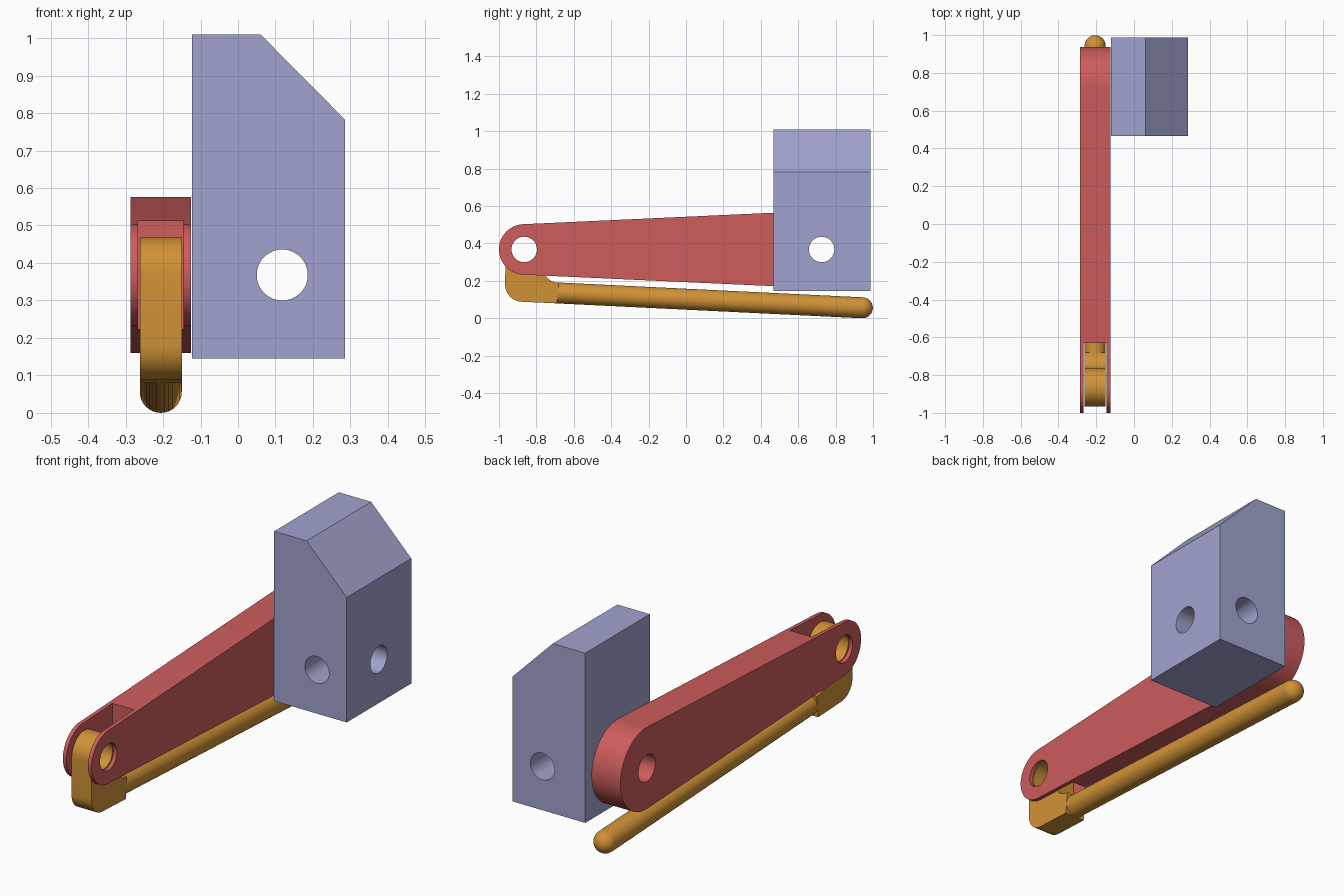
import bpy
import bmesh
from math import pi, sin, cos, asin, atan2, hypot, radians
from mathutils import Vector, Matrix

cube = bpy.data.objects.get("Cube")
if cube:
    bpy.data.objects.remove(cube, do_unlink=True)


def material(name, rgb):
    linear = [((c / 255 + 0.055) / 1.055) ** 2.4 for c in rgb] + [1]
    mat = bpy.data.materials.new(name)
    mat.use_nodes = True
    mat.diffuse_color = linear
    mat.node_tree.nodes["Principled BSDF"].inputs["Base Color"].default_value = linear
    return mat


RED = material("soft red", (205, 92, 92))
GOLD = material("golden orange", (208, 146, 54))
BLUE = material("lavender blue", (160, 164, 206))


def add_object(name, bm, mat=None):
    bmesh.ops.recalc_face_normals(bm, faces=bm.faces)
    mesh = bpy.data.meshes.new(name)
    bm.to_mesh(mesh)
    bm.free()
    obj = bpy.data.objects.new(name, mesh)
    bpy.context.collection.objects.link(obj)
    if mat:
        mesh.materials.append(mat)
    return obj


def select(obj):
    bpy.ops.object.select_all(action='DESELECT')
    obj.select_set(True)
    bpy.context.view_layer.objects.active = obj


def smooth(obj):
    select(obj)
    bpy.ops.object.shade_smooth_by_angle(angle=radians(30))


def prism(name, points, push, mat=None):
    """Extrude a closed outline of 3D points along a vector."""
    bm = bmesh.new()
    face = bm.faces.new([bm.verts.new(p) for p in points])
    ext = bmesh.ops.extrude_face_region(bm, geom=[face])
    verts = [v for v in ext["geom"] if isinstance(v, bmesh.types.BMVert)]
    bmesh.ops.translate(bm, verts=verts, vec=push)
    return add_object(name, bm, mat)


def arc(cy, cz, r, start, end, steps):
    return [(cy + r * cos(start + (end - start) * i / steps),
             cz + r * sin(start + (end - start) * i / steps)) for i in range(steps + 1)]


def side_prism(name, outline, x0, x1, mat=None):
    return prism(name, [(x0, y, z) for y, z in outline], (x1 - x0, 0, 0), mat)


def pin(y, z):
    """Cutter for a hole that runs along x."""
    return side_prism("hole_cutter", arc(y, z, HOLE, 0, 2 * pi * 47 / 48, 47), -0.6, 0.6)


def cut(obj, cutter):
    mod = obj.modifiers.new("cut", 'BOOLEAN')
    mod.operation = 'DIFFERENCE'
    mod.solver = 'EXACT'
    mod.object = cutter
    select(obj)
    bpy.ops.object.modifier_apply(modifier=mod.name)
    bpy.data.objects.remove(cutter, do_unlink=True)


HOLE = 0.068
AXIS_Z = 0.368
PIVOT_Y = -0.865
BIG_Y, BIG_R, SMALL_R = 0.73, 0.208, 0.135

# Tapered arm with rounded ends
tilt = pi / 2 + asin((BIG_R - SMALL_R) / (BIG_Y - PIVOT_Y))
outline = (arc(BIG_Y, AXIS_Z, BIG_R, -tilt, tilt, 40)
           + arc(PIVOT_Y, AXIS_Z, SMALL_R, tilt, 2 * pi - tilt, 40))
arm = side_prism("tapered_arm", outline, -0.287, -0.125, RED)

# Fork slot and pin holes in the arm
slot = [(-1.1, -0.1), (-0.63, -0.1), (-0.63, 0.8), (-1.1, 0.8)]
cut(arm, side_prism("slot_cutter", slot, -0.267, -0.145))
cut(arm, pin(PIVOT_Y, AXIS_Z))
cut(arm, pin(0.725, AXIS_Z))
smooth(arm)

# Pivoting hook with a filleted inner corner
hook_outline = (arc(PIVOT_Y, AXIS_Z, 0.1, 0, pi, 24)
                + arc(-0.875, 0.18, 0.092, pi, 1.5 * pi, 12)
                + [(-0.69, 0.08)]
                + arc(-0.68, 0.275, 0.085, 1.5 * pi, pi, 12))
hook = side_prism("pivot_hook", hook_outline, -0.262, -0.15, GOLD)
cut(hook, pin(PIVOT_Y, AXIS_Z))
smooth(hook)

# Long rod with a domed tip
start, tip = Vector((-0.206, -0.70, 0.136)), Vector((-0.206, 0.943, 0.056))
length = (tip - start).length
bm = bmesh.new()
profile = [(0, 0), (0.056, 0)] + [
    (0.056 * cos(i * pi / 20), length + 0.056 * sin(i * pi / 20)) for i in range(11)]
verts = [bm.verts.new((r, 0, h)) for r, h in profile]
edges = [bm.edges.new(pair) for pair in zip(verts, verts[1:])]
bmesh.ops.spin(bm, geom=verts + edges, cent=(0, 0, 0), axis=(0, 0, 1),
               angle=2 * pi, steps=32)
bmesh.ops.remove_doubles(bm, verts=bm.verts, dist=0.0005)
turn = (tip - start).to_track_quat('Z', 'X').to_matrix().to_4x4()
bmesh.ops.transform(bm, matrix=Matrix.Translation(start) @ turn, verts=bm.verts)
smooth(add_object("long_rod", bm, GOLD))

# Chamfered mounting block with two crossing holes
front = [(-0.123, 0.145), (0.286, 0.145), (0.286, 0.782), (0.06, 1.01), (-0.123, 1.01)]
block = prism("mounting_block", [(x, 0.467, z) for x, z in front], (0, 0.52, 0), BLUE)
cut(block, pin(0.725, AXIS_Z))
ring = arc(0.118, AXIS_Z, HOLE, 0, 2 * pi * 47 / 48, 47)
cut(block, prism("hole_cutter", [(x, 0.2, z) for x, z in ring], (0, 1, 0)))
smooth(block)
